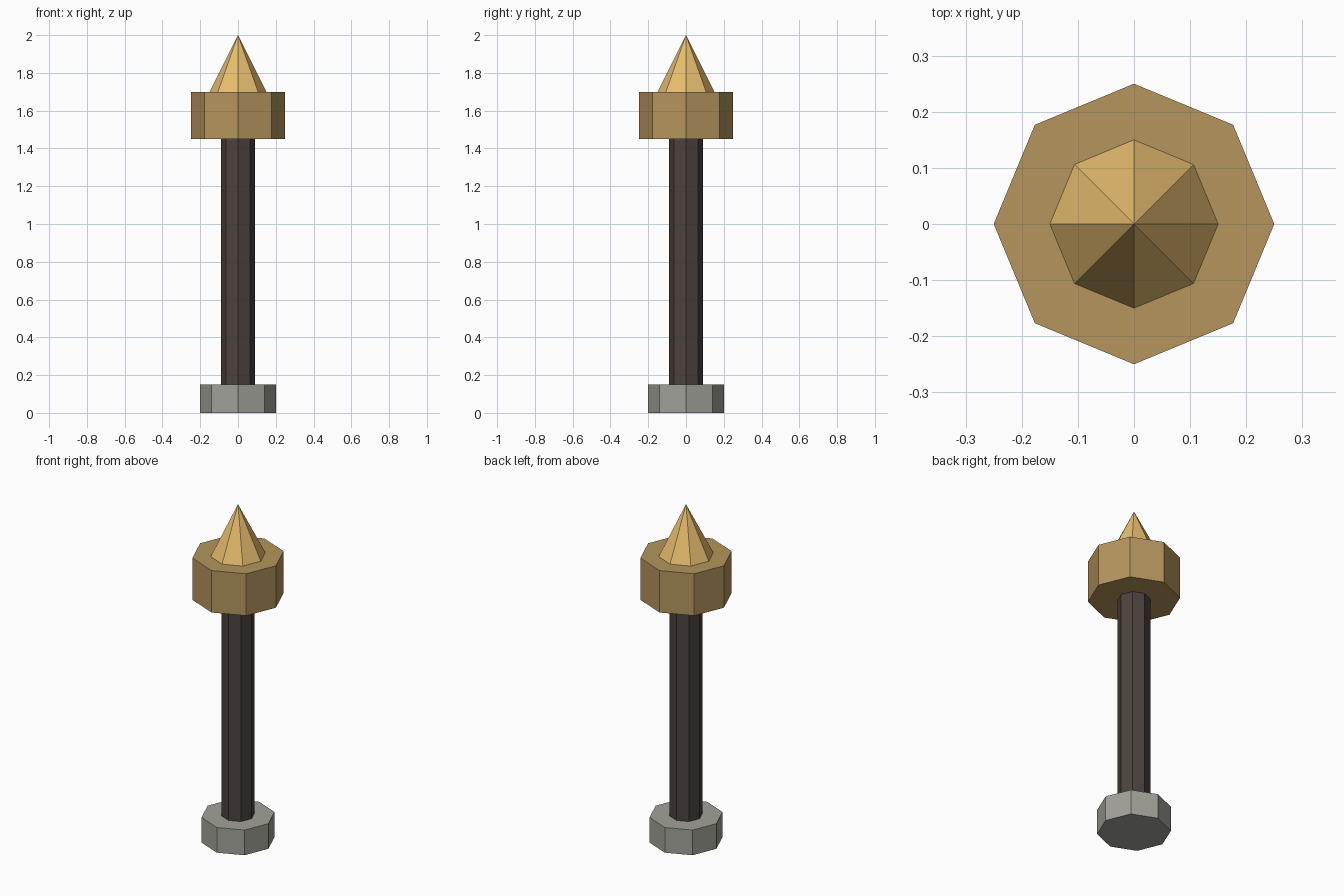
import bpy

if "Cube" in bpy.data.objects:
    bpy.data.objects.remove(bpy.data.objects["Cube"])

SIDES = 8


def material(name, rgb):
    mat = bpy.data.materials.new(name)
    mat.diffuse_color = (*rgb, 1.0)
    mat.use_nodes = True
    mat.node_tree.nodes["Principled BSDF"].inputs["Base Color"].default_value = mat.diffuse_color
    return mat


def prism(name, r_bottom, r_top, z0, z1, mat=None):
    """Flat-shaded eight-sided prism or spike between two heights, corners on the axes."""
    bpy.ops.mesh.primitive_cone_add(vertices=SIDES, radius1=r_bottom, radius2=r_top,
                                    depth=z1 - z0, location=(0, 0, (z0 + z1) / 2))
    obj = bpy.context.object
    obj.name = name
    if mat:
        obj.data.materials.append(mat)
    return obj


dark = material("dark_shaft", (0.07, 0.055, 0.047))
bronze = material("bronze", (0.46, 0.30, 0.11))
gold = material("light_gold", (0.80, 0.51, 0.16))
stone = material("stone_grey", (0.36, 0.36, 0.32))

# Foot, shaft, collar and pointed tip, stacked from the ground up
prism("base", 0.20, 0.20, 0.0, 0.15, stone)
prism("shaft", 0.09, 0.09, 0.15, 1.45, dark)
prism("collar", 0.25, 0.25, 1.45, 1.70, bronze)
prism("tip", 0.15, 0.0, 1.70, 2.0, gold)
